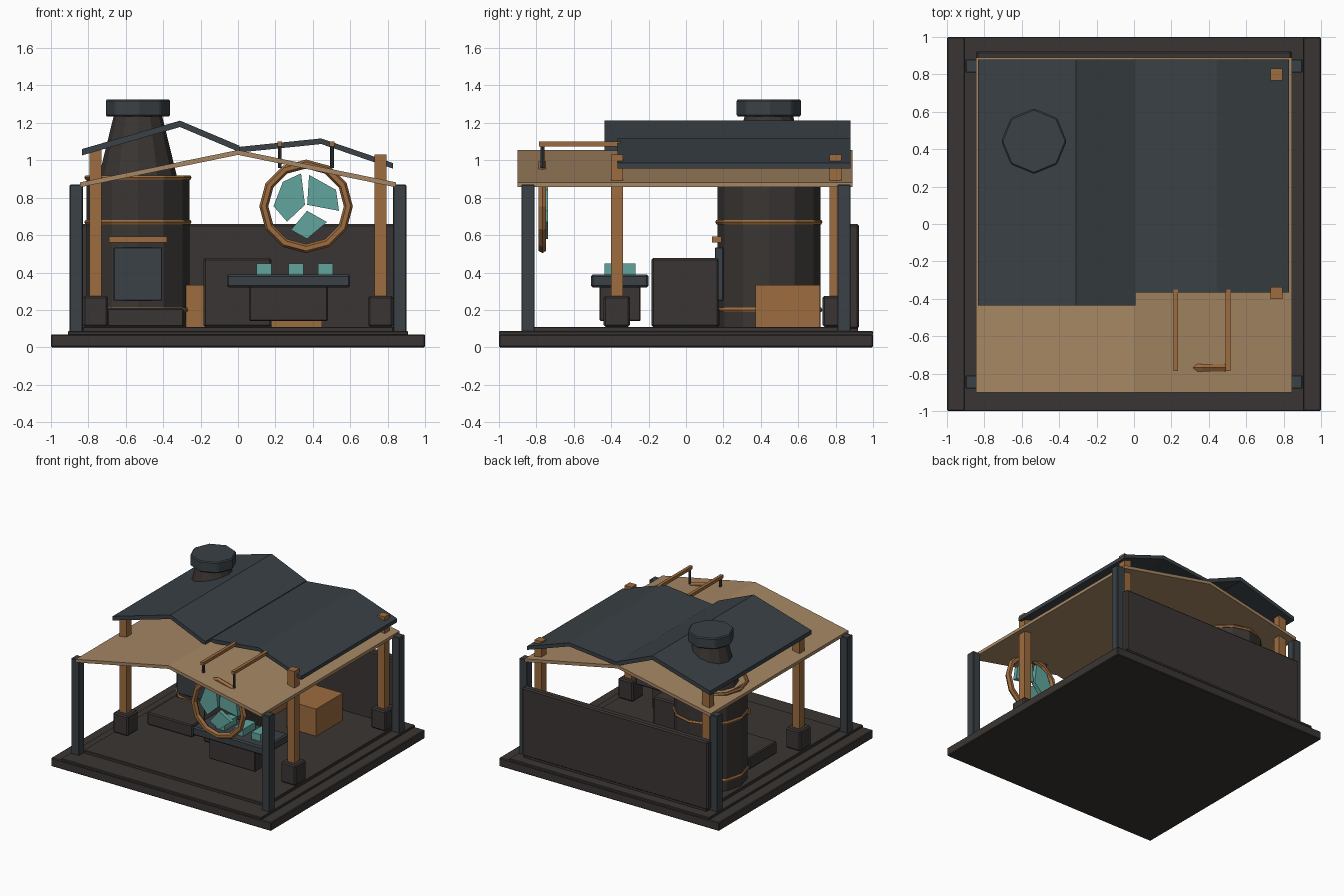
import bpy, bmesh
from math import pi, cos, sin
from mathutils import Matrix

if "Cube" in bpy.data.objects:
    bpy.data.objects.remove(bpy.data.objects["Cube"])


def mat(name, rgb):
    m = bpy.data.materials.new(name)
    m.diffuse_color = (*rgb, 1)
    m.use_nodes = True
    m.node_tree.nodes["Principled BSDF"].inputs["Base Color"].default_value = m.diffuse_color
    return m


STONE = mat("dark_stone", (0.042, 0.036, 0.033))
SLATE = mat("slate", (0.042, 0.052, 0.06))
COPPER = mat("copper_wood", (0.34, 0.15, 0.05))
CANVAS = mat("canvas", (0.38, 0.24, 0.125))
GLASS = mat("teal_glass", (0.12, 0.38, 0.34))


def finish(name, bm, material, bevel=0):
    bmesh.ops.recalc_face_normals(bm, faces=bm.faces)
    me = bpy.data.meshes.new(name)
    bm.to_mesh(me)
    bm.free()
    ob = bpy.data.objects.new(name, me)
    bpy.context.collection.objects.link(ob)
    me.materials.append(material)
    if bevel:
        b = ob.modifiers.new("bevel", "BEVEL")
        b.width, b.segments = bevel, 1
    return ob


def box(name, x, y, z, material, bevel=0):
    """Box from (min, max) ranges."""
    bm = bmesh.new()
    c = [(r[0] + r[1]) / 2 for r in (x, y, z)]
    s = [r[1] - r[0] for r in (x, y, z)]
    bmesh.ops.create_cube(bm, size=1, matrix=Matrix.Translation(c) @ Matrix.Diagonal((*s, 1)))
    return finish(name, bm, material, bevel)


def prism(name, pts, y0, y1, material):
    """Extrude an (x, z) outline along y."""
    bm = bmesh.new()
    f = bm.faces.new([bm.verts.new((x, y0, z)) for x, z in pts])
    r = bmesh.ops.extrude_face_region(bm, geom=[f])
    bmesh.ops.translate(bm, vec=(0, y1 - y0, 0), verts=[v for v in r["geom"] if isinstance(v, bmesh.types.BMVert)])
    return finish(name, bm, material)


def gable(name, top, thick, y0, y1, material):
    prism(name, top + [(x, z - thick) for x, z in reversed(top)], y0, y1, material)


def drum(name, x, y, z0, z1, r0, r1, n, material, bevel=0):
    bm = bmesh.new()
    bmesh.ops.create_cone(bm, cap_ends=True, segments=n, radius1=r0, radius2=r1, depth=z1 - z0,
                          matrix=Matrix.Translation((x, y, (z0 + z1) / 2)))
    return finish(name, bm, material, bevel)


def ring(name, loc, major, minor, n, k, material, upright=False):
    bm = bmesh.new()
    vs = [[bm.verts.new(((major + minor * cos(2 * pi * j / k)) * cos(2 * pi * i / n),
                         (major + minor * cos(2 * pi * j / k)) * sin(2 * pi * i / n),
                         minor * sin(2 * pi * j / k))) for j in range(k)] for i in range(n)]
    for i in range(n):
        for j in range(k):
            a, b = vs[i], vs[(i + 1) % n]
            bm.faces.new((a[j], b[j], b[(j + 1) % k], a[(j + 1) % k]))
    m = Matrix.Translation(loc)
    if upright:
        m = m @ Matrix.Rotation(pi / 2, 4, 'X')
    bm.transform(m)
    return finish(name, bm, material)


# stepped base and back wall
box("base_slab", (-1, 1), (-1, 1), (0, 0.07), STONE, 0.006)
box("base_step", (-0.91, 0.91), (-1, 1), (0.065, 0.087), STONE, 0.004)
box("floor", (-0.83, 0.83), (-0.82, 0.92), (0.08, 0.11), STONE, 0.004)
box("back_wall", (-0.845, 0.845), (0.865, 0.925), (0.1, 0.66), STONE, 0.01)

# corner posts, inner timber posts and their footings
for sx in (-1, 1):
    side = "left" if sx < 0 else "right"
    for y, end in ((-0.845, "front"), (0.845, "back")):
        cx = sx * 0.865
        box(f"corner_post_{end}_{side}", (cx - 0.035, cx + 0.035), (y - 0.035, y + 0.035), (0.08, 0.87), SLATE, 0.004)
    for y, end in ((-0.37, "front"), (0.80, "back")):
        cx = sx * 0.762
        box(f"timber_post_{end}_{side}", (cx - 0.032, cx + 0.032), (y - 0.032, y + 0.032),
            (0.11, 1.03 if sx > 0 else 1.06), COPPER)
        box(f"footing_{end}_{side}", (cx - 0.067, cx + 0.067), (y - 0.07, y + 0.07), (0.11, 0.275), STONE, 0.01)

# canvas canopy and the two slate roofs above it
gable("canopy", [(-0.845, 0.882), (0, 1.055), (0.845, 0.882)], 0.026, -0.9, 0.89, CANVAS)
gable("roof_left", [(-0.835, 1.06), (-0.31, 1.212), (0.008, 1.078)], 0.034, -0.435, 0.88, SLATE)
gable("roof_right", [(0.008, 1.072), (0.445, 1.117), (0.83, 0.985)], 0.03, -0.365, 0.88, SLATE)

# furnace with bands and chimney
FX, FY = -0.535, 0.443
drum("furnace_body", FX, FY, 0.11, 0.9, 0.275, 0.275, 12, STONE)
drum("furnace_hood", FX, FY, 0.9, 1.235, 0.212, 0.13, 12, STONE)
drum("chimney_cap", FX, FY, 1.235, 1.325, 0.175, 0.175, 8, SLATE, 0.008)
for i, z in enumerate((0.2, 0.67, 0.908)):
    ring(f"furnace_band_{i}", (FX, FY, z), 0.273, 0.014, 12, 6, COPPER)
box("furnace_door", (-0.665, -0.405), (0.155, 0.2), (0.25, 0.535), SLATE, 0.004)
box("door_lintel", (-0.69, -0.38), (0.14, 0.19), (0.56, 0.593), COPPER)
box("hearth_slab", (-0.7, -0.29), (-0.18, 0.18), (0.11, 0.21), STONE, 0.008)

# stone block and crates
box("stone_block", (-0.185, 0.178), (-0.185, 0.175), (0.11, 0.477), STONE, 0.01)
box("crate_right", (0.18, 0.45), (0.372, 0.717), (0.11, 0.333), COPPER)
box("crate_left", (-0.29, -0.02), (0.372, 0.717), (0.11, 0.333), COPPER)

# work table with glass samples
box("table_top", (-0.06, 0.6), (-0.508, -0.2), (0.32, 0.39), SLATE, 0.01)
box("table_stand", (0.06, 0.48), (-0.462, -0.243), (0.14, 0.325), STONE, 0.006)
for i, x in enumerate((0.14, 0.31, 0.467)):
    box(f"glass_sample_{i}", (x - 0.04, x + 0.04), (-0.435, -0.27), (0.385, 0.447), GLASS)

# hanging round window sign
ring("sign_ring", (0.364, -0.768, 0.754), 0.226, 0.024, 12, 6, COPPER, True)
panes = [[(0.19, 0.755), (0.24, 0.885), (0.337, 0.93), (0.358, 0.762), (0.262, 0.672)],
         [(0.38, 0.922), (0.524, 0.842), (0.54, 0.73), (0.37, 0.762)],
         [(0.369, 0.73), (0.476, 0.67), (0.369, 0.58), (0.283, 0.628)]]
for i, p in enumerate(panes):
    prism(f"glass_pane_{i}", p, -0.772, -0.737, GLASS)

# bracket arms and hangers
for i, x in enumerate((0.223, 0.503)):
    box(f"sign_arm_{i}", (x - 0.013, x + 0.013), (-0.787, -0.35), (1.075, 1.1), COPPER)
    drum(f"sign_hanger_{i}", x, -0.767, 0.96, 1.08, 0.01, 0.01, 8, SLATE)
